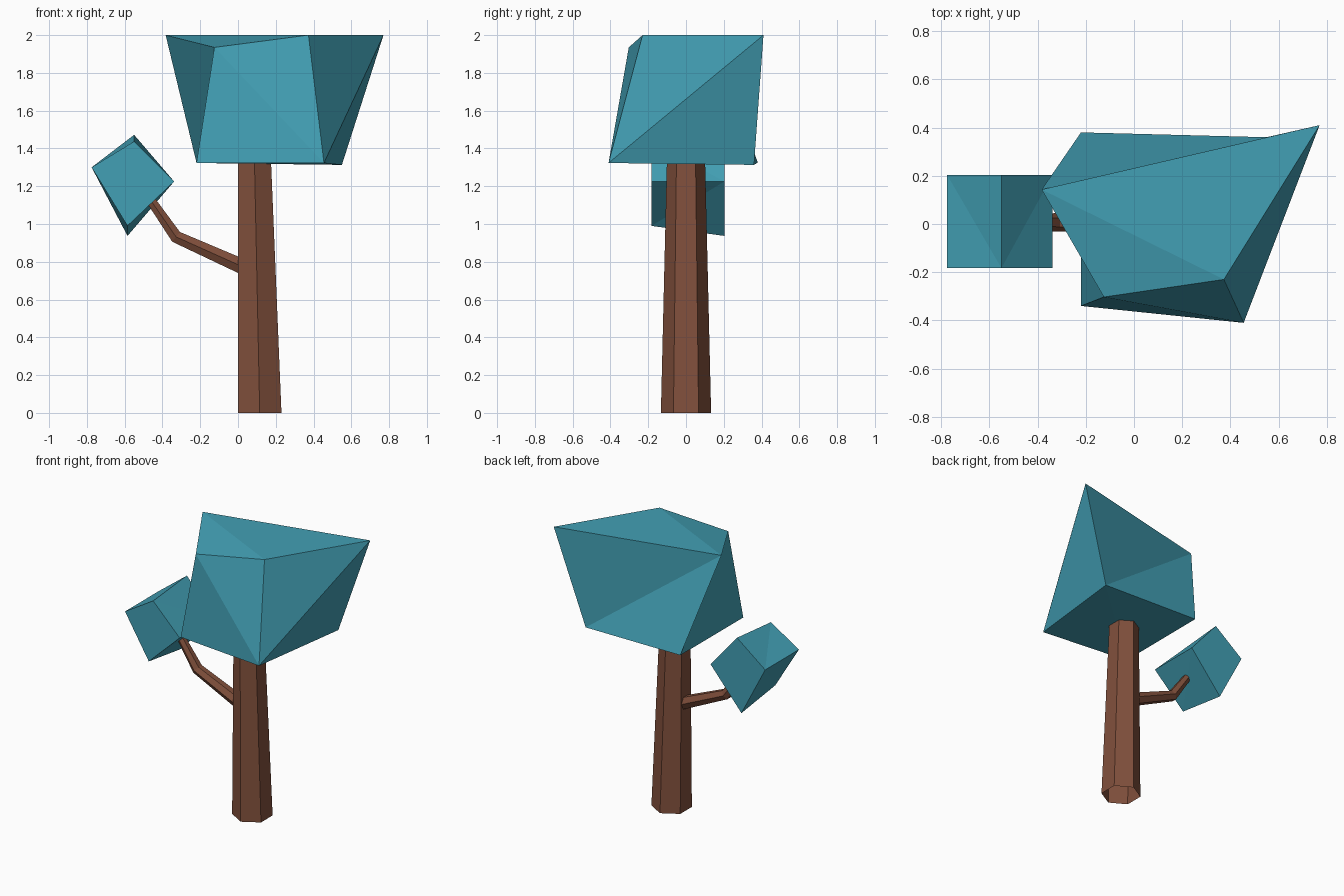
import bpy
from math import sin, cos, pi
from mathutils import Vector

if "Cube" in bpy.data.objects:
    bpy.data.objects.remove(bpy.data.objects["Cube"])


def material(name, color):
    m = bpy.data.materials.new(name)
    m.diffuse_color = (*color, 1)
    m.use_nodes = True
    m.node_tree.nodes["Principled BSDF"].inputs["Base Color"].default_value = m.diffuse_color
    return m


leaf = material("leaf", (0.055, 0.35, 0.46))
bark = material("bark", (0.22, 0.08, 0.045))


def add_object(name, verts, faces, mat):
    mesh = bpy.data.meshes.new(name)
    mesh.from_pydata(verts, [], faces)
    mesh.materials.append(mat)
    obj = bpy.data.objects.new(name, mesh)
    bpy.context.collection.objects.link(obj)
    return obj


def leaf_block(name, corners, quads):
    # each quad splits along the diagonal from its first corner
    faces = []
    for a, b, c, d in quads:
        faces += [(a, b, c), (a, c, d)]
    add_object(name, corners, faces, leaf)


def hex_tube(name, rings):
    # rings: (centre, radius, tangent in the xz plane); ends stay open
    verts, faces = [], []
    for centre, r, tangent in rings:
        t = Vector(tangent).normalized()
        side = Vector((0, 1, 0))
        normal = side.cross(t)
        for i in range(6):
            a = i * pi / 3
            verts.append(Vector(centre) + side * (r * cos(a)) + normal * (r * sin(a)))
    for k in range(len(rings) - 1):
        for i in range(6):
            j = (i + 1) % 6
            lo, hi = 6 * k, 6 * k + 6
            faces.append((lo + j, lo + i, hi + i, hi + j))
    obj = add_object(name, verts, faces, bark)
    # make the sides face outwards
    centre = Vector(rings[0][0])
    p = obj.data.polygons[0]
    if p.normal.dot(p.center - centre) < 0:
        obj.data.flip_normals()


# Trunk
hex_tube("trunk", [((0.115, 0, 0), 0.133, (0, 0, 1)),
                   ((0.087, 0, 1.34), 0.101, (0, 0, 1))])

# Bent side branch
hex_tube("branch", [((0.04, 0.007, 0.767), 0.047, (-0.91, 0, 0.41)),
                    ((-0.328, 0.007, 0.932), 0.038, (-0.78, 0, 0.62)),
                    ((-0.465, 0.007, 1.13), 0.028, (-0.57, 0, 0.82))])

# Main crown: bottom FL FR BR BL, then top FL FR BR BL
leaf_block("crown",
           [(-0.22, -0.34, 1.323), (0.455, -0.41, 1.323), (0.55, 0.36, 1.313), (-0.22, 0.38, 1.325),
            (-0.125, -0.303, 1.935), (0.373, -0.23, 2.0), (0.77, 0.41, 2.0), (-0.383, 0.143, 2.0)],
           [(0, 3, 2, 1), (5, 6, 7, 4), (1, 5, 4, 0),
            (1, 2, 6, 5), (2, 3, 7, 6), (3, 0, 4, 7)])

# Small leaf block on the branch: front left, bottom, right, top, then back
leaf_block("small_crown",
           [(-0.775, -0.183, 1.30), (-0.585, -0.183, 0.99), (-0.338, -0.183, 1.225), (-0.55, -0.183, 1.437),
            (-0.775, 0.203, 1.30), (-0.585, 0.203, 0.937), (-0.338, 0.203, 1.225), (-0.55, 0.203, 1.472)],
           [(0, 1, 2, 3), (4, 7, 6, 5), (4, 5, 1, 0),
            (1, 5, 6, 2), (3, 2, 6, 7), (3, 7, 4, 0)])
